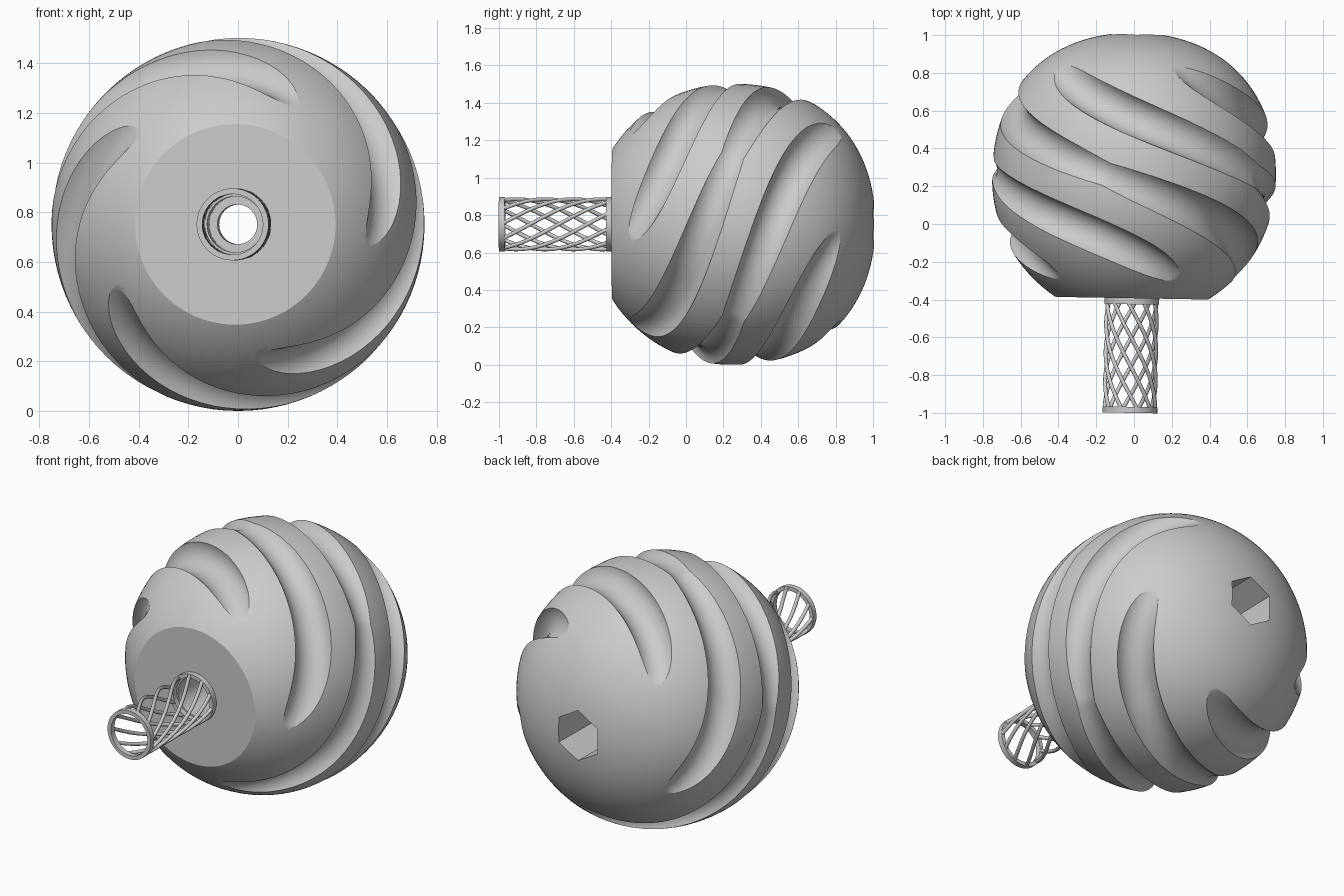
import bpy, bmesh, math
from mathutils import Vector, Matrix

if "Cube" in bpy.data.objects:
    bpy.data.objects.remove(bpy.data.objects["Cube"])

CENTRE = Vector((0, 0.251, 0.751))
R = 0.751
GAP = 0.011          # half length of the short straight band between the two half balls
# The whole model is turned very slightly about the vertical axis
TILT = (Matrix.Translation(CENTRE) @ Matrix.Rotation(math.radians(-1), 4, 'Z')
        @ Matrix.Translation(-CENTRE))


def finish(bm, name):
    bm.transform(TILT)
    bmesh.ops.recalc_face_normals(bm, faces=bm.faces)
    me = bpy.data.meshes.new(name)
    bm.to_mesh(me)
    bm.free()
    ob = bpy.data.objects.new(name, me)
    bpy.context.collection.objects.link(ob)
    return ob


def smooth(ob, angle=25):
    bpy.ops.object.select_all(action='DESELECT')
    bpy.context.view_layer.objects.active = ob
    ob.select_set(True)
    bpy.ops.object.shade_smooth_by_angle(angle=math.radians(angle))


def tube(bm, path, radius, sides):
    """Capped round tube along a list of points, framed by the direction from the axis."""
    rings = []
    for i, p in enumerate(path):
        t = (path[min(i + 1, len(path) - 1)] - path[max(i - 1, 0)]).normalized()
        out = Vector((p.x, 0, p.z - CENTRE.z))
        n = (out - t * out.dot(t)).normalized()
        b = t.cross(n)
        rings.append([bm.verts.new(p + radius * (n * math.cos(a) + b * math.sin(a)))
                      for a in (math.tau * k / sides for k in range(sides))])
    for r0, r1 in zip(rings, rings[1:]):
        for k in range(sides):
            j = (k + 1) % sides
            bm.faces.new((r0[k], r0[j], r1[j], r1[k]))
    bm.faces.new(rings[0])
    bm.faces.new(rings[-1])


def lathe(profile, name, sides=48, start=0.0):
    """Turn a (radius, y) profile around the long axis; cutters get end caps, rings close."""
    bm = bmesh.new()
    loops = [[bm.verts.new((r * math.cos(a), y, CENTRE.z + r * math.sin(a)))
              for a in (start + math.tau * k / sides for k in range(sides))]
             for r, y in profile]
    pairs = list(zip(loops, loops[1:] + loops[:1]))
    if name.endswith("cutter"):
        pairs.pop()
        bm.faces.new(loops[0])
        bm.faces.new(loops[-1])
    for l0, l1 in pairs:
        for k in range(sides):
            j = (k + 1) % sides
            bm.faces.new((l0[k], l0[j], l1[j], l1[k]))
    return finish(bm, name)


def bulge(s):
    """Extra fullness of the back half; s is the sine of the latitude."""
    return 0.022 * 4 * s * s * (1 - s * s) if s > 0 else 0.0


def groove_distance(u):
    """Groove centre distance: fades out at the ends, shallow in the middle."""
    h = 1 - abs(2 * u - 1)
    if h < 0.42:
        return 0.768 + 0.095 * ((0.42 - h) / 0.42) ** 2
    return 0.768 + 0.068 * ((h - 0.42) / 0.58) ** 1.2


# Ball with a flat front face
bm = bmesh.new()
bmesh.ops.create_uvsphere(bm, u_segments=96, v_segments=64, radius=R,
                          matrix=Matrix.Translation(CENTRE) @ Matrix.Rotation(math.pi / 2, 4, 'X'))
for v in bm.verts:
    d = (v.co - CENTRE).normalized()
    v.co += d * bulge(d.y)
    if abs(d.y) > 1e-4:
        v.co.y += math.copysign(GAP, d.y)
bmesh.ops.bisect_plane(bm, geom=bm.verts[:] + bm.edges[:] + bm.faces[:],
                       plane_co=(0, -0.393, 0), plane_no=(0, -1, 0), clear_outer=True)
bmesh.ops.holes_fill(bm, edges=[e for e in bm.edges if e.is_boundary], sides=0)
ball = finish(bm, "ball_body")

# Five spiral grooves
cutters = []
for g in range(5):
    path = []
    for i in range(81):
        u = i / 80
        th = math.radians(-6 + 72 * g + 215 * u)
        s = (-0.52 + 1.06 * u) / R
        c = math.sqrt(1 - s * s)
        path.append(CENTRE + (groove_distance(u) + bulge(s))
                    * Vector((c * math.cos(th), s, c * math.sin(th))))
    bm = bmesh.new()
    tube(bm, path, 0.107, 32)
    cutters.append(finish(bm, "groove_cutter"))

# Stepped bore from the front and a hexagonal socket from the back
cutters.append(lathe([(0.113, -0.6), (0.113, 0.1), (0.08, 0.1), (0.08, 0.7)], "bore_cutter"))
cutters.append(lathe([(0.15, 0.5), (0.15, 1.2)], "socket_cutter", 6, math.pi / 2))

bpy.context.view_layer.objects.active = ball
for c in cutters:
    m = ball.modifiers.new("cut", 'BOOLEAN')
    m.operation, m.solver, m.object = 'DIFFERENCE', 'EXACT', c
    bpy.ops.object.modifier_apply(modifier=m.name)
    bpy.data.objects.remove(c)
smooth(ball)

# End rings of the lattice stem
for name, y0 in (("stem_front_ring", -1.0), ("stem_back_ring", -0.425)):
    ring = lathe([(0.122, y0), (0.145, y0), (0.145, y0 + 0.032), (0.122, y0 + 0.032)], name)
    smooth(ring)

# Twisted strands of the stem
bm = bmesh.new()
for k in range(10):
    path = []
    for i in range(25):
        u = i / 24
        a = math.tau * k / 10 + math.radians(135) * u
        path.append(Vector((0.134 * math.cos(a), -0.985 + 0.575 * u,
                            CENTRE.z + 0.134 * math.sin(a))))
    tube(bm, path, 0.0105, 10)
smooth(finish(bm, "stem_strands"), 40)
